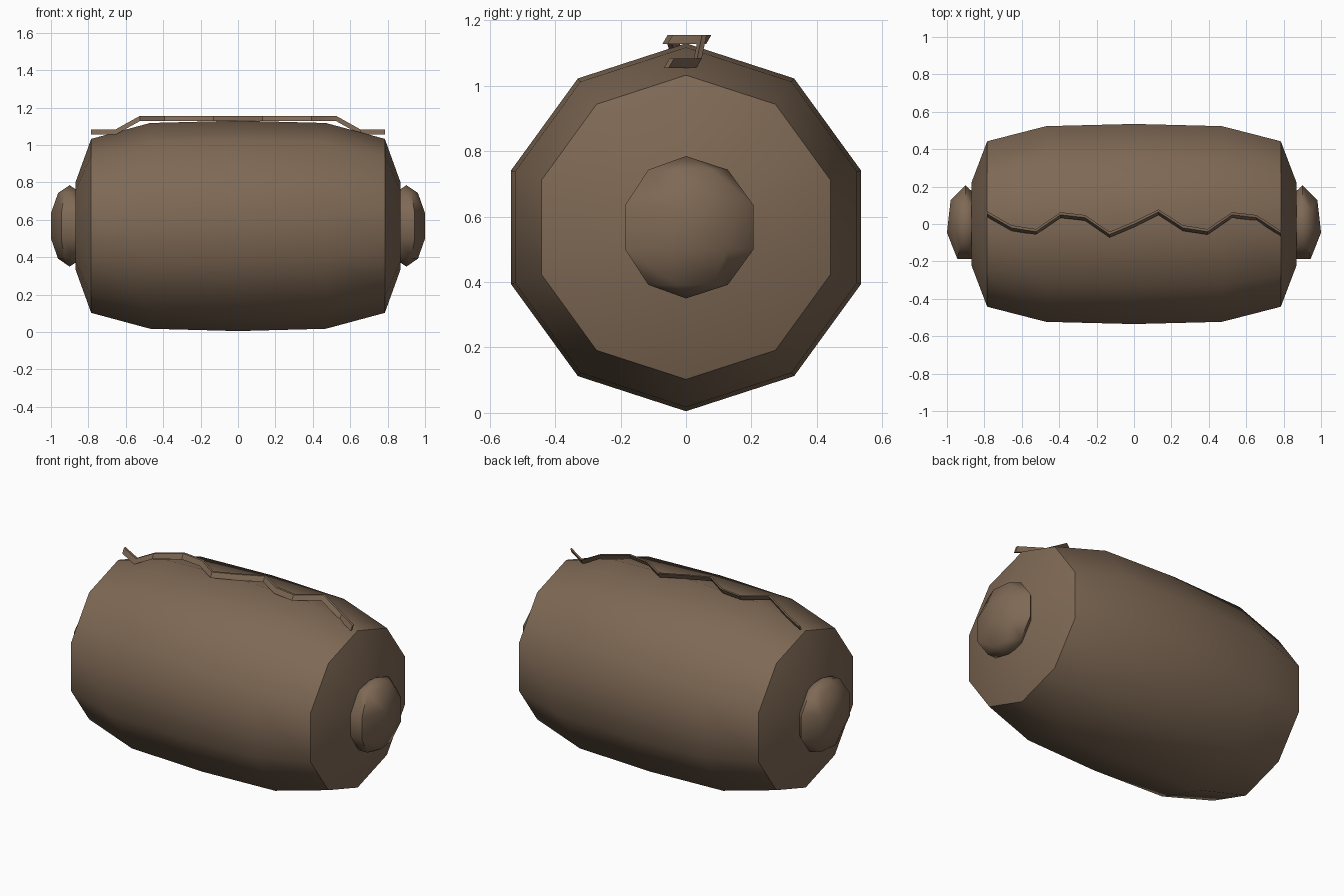
import bpy, bmesh, math

if "Cube" in bpy.data.objects:
    bpy.data.objects.remove(bpy.data.objects["Cube"])

BARREL_Z = 0.5675

brown = bpy.data.materials.new("weathered_brown")
brown.diffuse_color = (0.21, 0.14, 0.09, 1)
brown.use_nodes = True
brown.node_tree.nodes["Principled BSDF"].inputs["Base Color"].default_value = brown.diffuse_color


def make_object(name, bm, angle=45):
    bmesh.ops.recalc_face_normals(bm, faces=bm.faces)
    mesh = bpy.data.meshes.new(name)
    bm.to_mesh(mesh)
    bm.free()
    mesh.materials.append(brown)
    obj = bpy.data.objects.new(name, mesh)
    bpy.context.collection.objects.link(obj)
    bpy.ops.object.select_all(action='DESELECT')
    obj.select_set(True)
    bpy.context.view_layer.objects.active = obj
    bpy.ops.object.shade_smooth_by_angle(angle=math.radians(angle))
    return obj


def loft(rings):
    """Skin a list of equal-length closed rings and cap both ends."""
    bm = bmesh.new()
    rows = [[bm.verts.new(p) for p in ring] for ring in rings]
    n = len(rows[0])
    for a, b in zip(rows, rows[1:]):
        for i in range(n):
            j = (i + 1) % n
            bm.faces.new((a[i], a[j], b[j], b[i]))
    bm.faces.new(rows[0])
    bm.faces.new(rows[-1])
    return bm


# Ten-sided barrel lying along x, with shallow conical ends
half = [(0.47, 0.55), (0.785, 0.465), (0.87, 0.23)]
profile = [(-x, r) for x, r in reversed(half)] + [(0, 0.5625)] + half
angles = [math.radians(90 + 36 * k) for k in range(10)]
make_object("barrel", loft(
    [[(x, r * math.cos(a), BARREL_Z + r * math.sin(a)) for a in angles]
     for x, r in profile]))

# Flattened low-poly knobs on both ends
for side, name in ((-1, "left_knob"), (1, "right_knob")):
    bm = bmesh.new()
    bmesh.ops.create_uvsphere(bm, u_segments=7, v_segments=5, radius=1)
    first = max(bm.verts, key=lambda v: v.co.y).co
    turn = math.pi / 2 - math.atan2(first.y, first.x)
    c, s = math.cos(turn), math.sin(turn)
    for v in bm.verts:
        x, y, z = v.co
        v.co = (side * 0.9 + 0.108 * (c * x - s * y),
                0.2175 * (s * x + c * y), BARREL_Z + 0.2175 * z)
    make_object(name, bm)

# Thin leaning zigzag strip along the top seam
ys = [0.06, -0.015, -0.035, 0.055, 0.04, -0.05, 0.005,
      0.07, -0.015, -0.035, 0.055, 0.04, -0.045]
strip = []
for i, y in enumerate(ys):
    x = (i - 6) * 0.131
    z = 1.083 if i in (0, 1, 11, 12) else 1.156
    strip.append([(x, y + 0.008, z), (x, y - 0.006, z),
                  (x, y - 0.022, z - 0.028), (x, y - 0.008, z - 0.028)])
make_object("zigzag_strip", loft(strip), 30)
